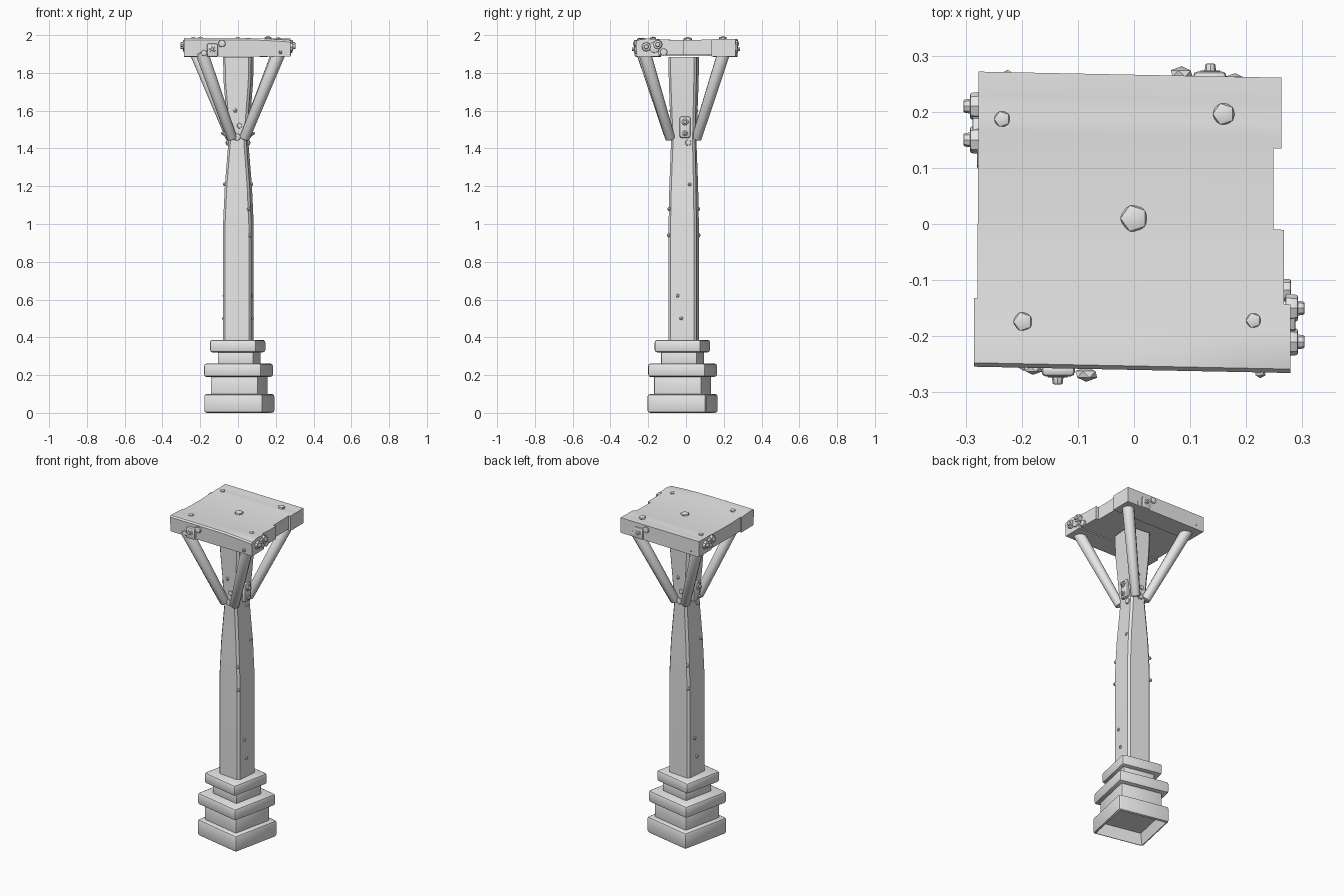
import bpy, bmesh, math
from mathutils import Vector, Matrix

if "Cube" in bpy.data.objects:
    bpy.data.objects.remove(bpy.data.objects["Cube"])

grey = bpy.data.materials.new("weathered_grey")
grey.diffuse_color = (0.8, 0.8, 0.8, 1)
grey.use_nodes = True
grey.node_tree.nodes["Principled BSDF"].inputs["Base Color"].default_value = grey.diffuse_color


def finish(name, bm):
    bmesh.ops.recalc_face_normals(bm, faces=bm.faces)
    me = bpy.data.meshes.new(name)
    bm.to_mesh(me)
    bm.free()
    me.materials.append(grey)
    ob = bpy.data.objects.new(name, me)
    bpy.context.collection.objects.link(ob)
    return ob


def spin(bm, centre, degrees):
    bmesh.ops.rotate(bm, verts=bm.verts, cent=centre,
                     matrix=Matrix.Rotation(math.radians(degrees), 3, 'Z'))


def box(name, x, y, z, bevel, turn=0, hollow=None):
    """Bevelled box from (min, max) ranges; hollow = (rim, depth) of the underside."""
    bm = bmesh.new()
    bmesh.ops.create_cube(bm, size=1)
    for v in bm.verts:
        v.co = [r[0] + (c + 0.5) * (r[1] - r[0]) for r, c in zip((x, y, z), v.co)]
    bmesh.ops.bevel(bm, geom=bm.edges[:], offset=bevel, segments=2,
                    profile=0.5, affect='EDGES')
    if hollow:
        bm.normal_update()
        base = max((f for f in bm.faces if f.normal.z < -0.9), key=lambda f: f.calc_area())
        bmesh.ops.inset_region(bm, faces=[base], thickness=hollow[0])
        for v in base.verts:
            v.co.z += hollow[1]
    spin(bm, (sum(x) / 2, sum(y) / 2, 0), turn)
    return finish(name, bm)


def skin(name, rings, turn=0, centre=(0, 0, 0)):
    """Closed solid through matching rings of points."""
    bm = bmesh.new()
    rings = [[bm.verts.new(p) for p in ring] for ring in rings]
    n = len(rings[0])
    for a, b in zip(rings, rings[1:]):
        for i in range(n):
            j = (i + 1) % n
            bm.faces.new((a[i], a[j], b[j], b[i]))
    bm.faces.new(rings[0][::-1])
    bm.faces.new(rings[-1])
    spin(bm, centre, turn)
    return finish(name, bm)


def rod(name, a, b, r0, r1, sides=10, bevel=0.008):
    """Round bar between two points with softened ends."""
    a, b = Vector(a), Vector(b)
    bm = bmesh.new()
    bmesh.ops.create_cone(bm, cap_ends=True, segments=sides, radius1=r0, radius2=r1,
                          depth=(b - a).length)
    rims = [e for e in bm.edges if abs(e.verts[0].co.z - e.verts[1].co.z) < 1e-5]
    bmesh.ops.bevel(bm, geom=rims, offset=bevel, segments=2, profile=0.5, affect='EDGES')
    rot = (b - a).to_track_quat('Z', 'Y').to_matrix().to_4x4()
    bmesh.ops.transform(bm, matrix=Matrix.Translation((a + b) / 2) @ rot, verts=bm.verts)
    return finish(name, bm)


def nail(name, pos, normal, r, flat=0.55):
    """Faceted lump flattened along its normal."""
    bm = bmesh.new()
    bmesh.ops.create_icosphere(bm, subdivisions=1, radius=r)
    rot = Vector(normal).to_track_quat('Z', 'Y').to_matrix().to_4x4()
    bmesh.ops.transform(bm, verts=bm.verts, matrix=Matrix.Translation(pos) @ rot
                        @ Matrix.Diagonal((1, 1, flat, 1)))
    return finish(name, bm)


def bolt(name, pos, normal, r):
    """Washer with a smaller pin head."""
    p, n = Vector(pos), Vector(normal)
    rod(name + "_washer", p - n * 0.012, p + n * 0.010, r, r * 0.9, 8, 0.003)
    rod(name + "_head", p, p + n * 0.022, r * 0.55, r * 0.45, 8, 0.003)


# Stepped plinth, turned slightly: (part, centre x, centre y, width, bottom, top, bevel)
plinth = [("bottom", 0.007, -0.018, 0.318, 0, 0.1, 0.014),
          ("lower_neck", 0.006, -0.018, 0.256, 0.075, 0.2, 0.008),
          ("middle", 0.003, -0.018, 0.312, 0.19, 0.262, 0.014),
          ("upper_neck", 0.007, -0.018, 0.193, 0.25, 0.33, 0.006),
          ("top", -0.002, -0.019, 0.252, 0.32, 0.387, 0.014)]
for part, cx, cy, w, z0, z1, bev in plinth:
    h = w / 2
    box("plinth_" + part, (cx - h, cx + h), (cy - h, cy + h), (z0, z1), bev, turn=-12,
        hollow=(0.016, 0.07) if part == "bottom" else None)

# Post, waisted where the braces meet it: (z, half width x, half width y)
post = []
for z, hx, hy in ((0.36, 0.075, 0.074), (1.0, 0.075, 0.074), (1.2, 0.066, 0.071),
                  (1.43, 0.048, 0.064), (1.55, 0.056, 0.067), (1.75, 0.072, 0.073),
                  (1.885, 0.075, 0.075)):
    c = 0.012
    post.append([(sx * (hx - (c if k else 0)) + 0.002, sy * (hy - (0 if k else c)) - 0.012, z)
                 for sx, sy, k in ((-1, -1, 1), (1, -1, 1), (1, -1, 0), (1, 1, 0),
                                   (1, 1, 1), (-1, 1, 1), (-1, 1, 0), (-1, -1, 0))])
skin("post", post, -6, (0.002, -0.012, 0))


# Platform planks forming one gently sagging deck
def deck_top(x, y):
    z = 1.974 + 0.010 * min(1, (y / 0.23) ** 2) - (0.004 if y > 0.2 else 0)
    front = max(0.0, (-0.2 - y) / 0.06)
    return z - 0.012 * front * max(0.0, x / 0.28) ** 2


planks = [(-0.285, 0.279, -0.26, -0.138), (-0.279, 0.267, -0.138, -0.005),
          (-0.278, 0.249, -0.005, 0.14), (-0.277, 0.263, 0.14, 0.266)]
for i, (x0, x1, y0, y1) in enumerate(planks):
    rings = []
    for k in range(7):
        x = x0 + (x1 - x0) * k / 6
        ys = [y0 + (y1 - y0) * j / 6 for j in range(7)]
        under = 1.886 if i in (0, 3) else 1.893
        ring = [(x, y - 0.02 * x, deck_top(x, y)) for y in ys]
        ring += [(x, y - 0.02 * x, under + 0.005 * x) for y in (y1, y0)]
        if i == 0:    # softened front edge
            ring[0] = (ring[0][0], ring[0][1] + 0.007, ring[0][2])
            ring.append((x, y0 - 0.02 * x, deck_top(x, y0) - 0.009))
            ring[-2] = (x, y0 - 0.02 * x + 0.005, under)
        rings.append(ring)
    skin(f"plank_{i}", rings)

# Diagonal braces from the post corners to the platform corners
braces = [(-0.03, -0.082, -0.195, -0.232), (0.033, -0.082, 0.222, -0.222),
          (-0.035, 0.055, -0.225, 0.203), (0.033, 0.055, 0.215, 0.203)]
for i, (x0, y0, x1, y1) in enumerate(braces):
    rod(f"brace_{i}", (x0, y0, 1.45), (x1, y1, 1.915), 0.027, 0.034, 10)

# Bolted straps and lumps, repeated by a half turn
for s, tag in ((1, "a"), (-1, "b")):
    def at(x, y, z):
        return (s * x, s * (y + 0.012) - 0.012, z)

    def span(a, b):
        return tuple(sorted((s * a, s * b)))

    side, front = (s, 0, 0), (0, -s, 0)
    # straps on the platform edges
    rod(f"side_strap_{tag}", (s * 0.27, s * -0.167, 1.935), (s * 0.288, s * -0.167, 1.935),
        0.03, 0.03, 8, 0.004)
    rod(f"side_tab_{tag}", (s * 0.262, s * -0.118, 1.91), (s * 0.28, s * -0.118, 1.91),
        0.02, 0.02, 8, 0.004)
    bolt(f"side_bolt_low_{tag}", (s * 0.282, s * -0.15, 1.95), side, 0.026)
    bolt(f"side_bolt_high_{tag}", (s * 0.282, s * -0.21, 1.938), side, 0.026)
    box(f"front_strap_{tag}", span(-0.165, -0.105), span(-0.25, -0.272), (1.885, 1.955), 0.009)
    bolt(f"front_bolt_{tag}", (s * -0.136, s * -0.264, 1.925), front, 0.02)
    nail(f"front_lump_{tag}", (s * -0.085, s * -0.268, 1.955), front, 0.022, 0.6)
    nail(f"front_lump_far_{tag}", (s * -0.18, s * -0.258, 1.905), front, 0.018, 0.6)
    nail(f"edge_nail_{tag}", (s * 0.225, s * -0.266, 1.91), front, 0.011, 0.8)

    # plates where the braces meet the post
    box(f"post_plate_{tag}", span(0.045, 0.073), (-0.035, 0.025), (1.455, 1.57), 0.013)
    bolt(f"post_plate_bolt_high_{tag}", at(0.07, -0.005, 1.54), side, 0.02)
    bolt(f"post_plate_bolt_low_{tag}", at(0.067, -0.005, 1.48), side, 0.016)
    nail(f"post_plate_lump_{tag}", at(0.056, 0.012, 1.43), side, 0.018)
    fy = -0.08 if s == 1 else 0.056
    nail(f"brace_foot_nail_{tag}", (s * 0.008, fy - s * 0.004, 1.52), front, 0.016)
    nail(f"brace_foot_lump_{tag}", (s * -0.005, fy - s * 0.004, 1.46), front, 0.022)

    # small nails in the post
    for i, (x, y, z) in enumerate(((0.074, -0.045, 0.62), (0.076, -0.025, 0.5),
                                   (0.071, 0.02, 1.21))):
        nail(f"post_side_nail_{i}_{tag}", at(x, y, z), side, 0.011, 0.8)
    for i, (x, y, z) in enumerate(((0.058, -0.09, 1.08), (0.062, -0.092, 0.94),
                                   (-0.015, -0.08, 1.6))):
        nail(f"post_front_nail_{i}_{tag}", at(x, y, z), front, 0.012, 0.8)

# Nails on top of the platform
for i, (x, y, r) in enumerate(((-0.235, 0.187, 0.016), (0.16, 0.196, 0.022), (0, 0.01, 0.027),
                               (-0.198, -0.174, 0.019), (0.213, -0.172, 0.015))):
    nail(f"top_nail_{i}", (x, y, deck_top(x, y) + 0.001), (0, 0, 1), r, 0.6)

# Smooth shading with crisp edges
bpy.ops.object.select_all(action='SELECT')
bpy.context.view_layer.objects.active = bpy.context.selected_objects[0]
bpy.ops.object.shade_smooth_by_angle(angle=math.radians(35))
